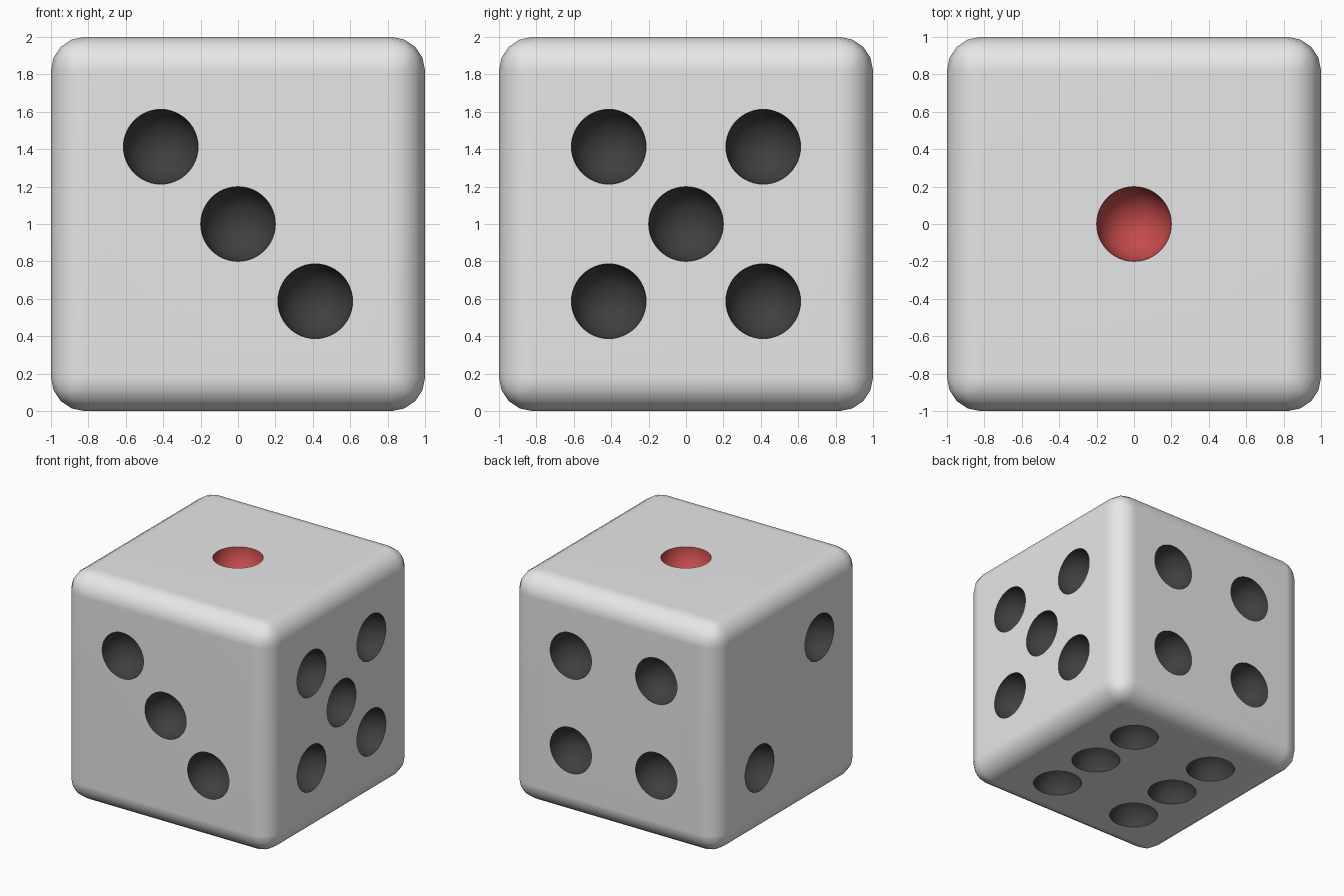
import bpy, bmesh
from mathutils import Vector, Matrix

if "Cube" in bpy.data.objects:
    bpy.data.objects.remove(bpy.data.objects["Cube"])

PIP_R = 0.2
S = 0.413        # pip spacing from face centre
L = 0.497        # long spacing on the six face


def material(name, rgb):
    m = bpy.data.materials.new(name)
    m.diffuse_color = (*rgb, 1.0)
    m.use_nodes = True
    m.node_tree.nodes["Principled BSDF"].inputs["Base Color"].default_value = m.diffuse_color
    return m


def new_object(name, bm):
    me = bpy.data.meshes.new(name)
    bm.to_mesh(me)
    bm.free()
    ob = bpy.data.objects.new(name, me)
    bpy.context.collection.objects.link(ob)
    return ob


# Rounded cube body
bm = bmesh.new()
bmesh.ops.create_cube(bm, size=2, matrix=Matrix.Translation((0, 0, 1)))
bmesh.ops.bevel(bm, geom=bm.edges[:], offset=0.18, segments=4, profile=0.5,
                affect='EDGES')
die = new_object("die", bm)
for m in (material("white", (0.8, 0.8, 0.8)),
          material("black", (0.05, 0.05, 0.05)),
          material("red", (0.55, 0.07, 0.07))):
    die.data.materials.append(m)

# Pip layout: outward normal, then offsets within the face
four = [(a, b) for a in (-S, S) for b in (-S, S)]
faces = [
    ((0, -1, 0), [(-S, S), (0, 0), (S, -S)]),                      # three: x, z
    ((0, 1, 0), four),                                             # four: x, z
    ((1, 0, 0), four + [(0, 0)]),                                  # five: y, z
    ((-1, 0, 0), [(-S, S), (S, -S)]),                              # two: y, z
    ((0, 0, 1), [(0, 0)]),                                         # one: x, y
    ((0, 0, -1), [(a, b) for a in (-S, S) for b in (-L, 0, L)]),   # six: x, y
]
centres = []
bm = bmesh.new()
for n, pips in faces:
    n = Vector(n)
    axis = max(range(3), key=lambda i: abs(n[i]))
    u, v = [i for i in range(3) if i != axis]
    rot = n.to_track_quat('Z', 'Y').to_matrix().to_4x4()
    for a, b in pips:
        c = n * 1.002 + Vector((0, 0, 1))
        c[u] += a
        c[v] += b
        centres.append((c, 2 if n.z > 0 else 1))
        bmesh.ops.create_uvsphere(bm, u_segments=48, v_segments=24, radius=PIP_R,
                                  matrix=Matrix.Translation(c) @ rot)
cutter = new_object("pip_cutter", bm)
cutter.hide_render = True

# Carve the pips
bpy.context.view_layer.objects.active = die
die.select_set(True)
mod = die.modifiers.new("pips", 'BOOLEAN')
mod.operation = 'DIFFERENCE'
mod.solver = 'EXACT'
mod.object = cutter
bpy.ops.object.modifier_apply(modifier=mod.name)
bpy.data.objects.remove(cutter)

# Colour the hollows by distance to their pip centre
for p in die.data.polygons:
    p.material_index = 0
    verts = [die.data.vertices[i].co for i in p.vertices]
    for c, idx in centres:
        if all((q - c).length < PIP_R + 0.004 for q in verts) \
                and max(abs(p.center.x), abs(p.center.y), abs(p.center.z - 1)) < 0.9999:
            p.material_index = idx
            break

# Smooth shading with flat sides and crisp pip rims
bpy.ops.object.shade_smooth_by_angle(angle=0.7)
wn = die.modifiers.new("flat_sides", 'WEIGHTED_NORMAL')
wn.keep_sharp = True
